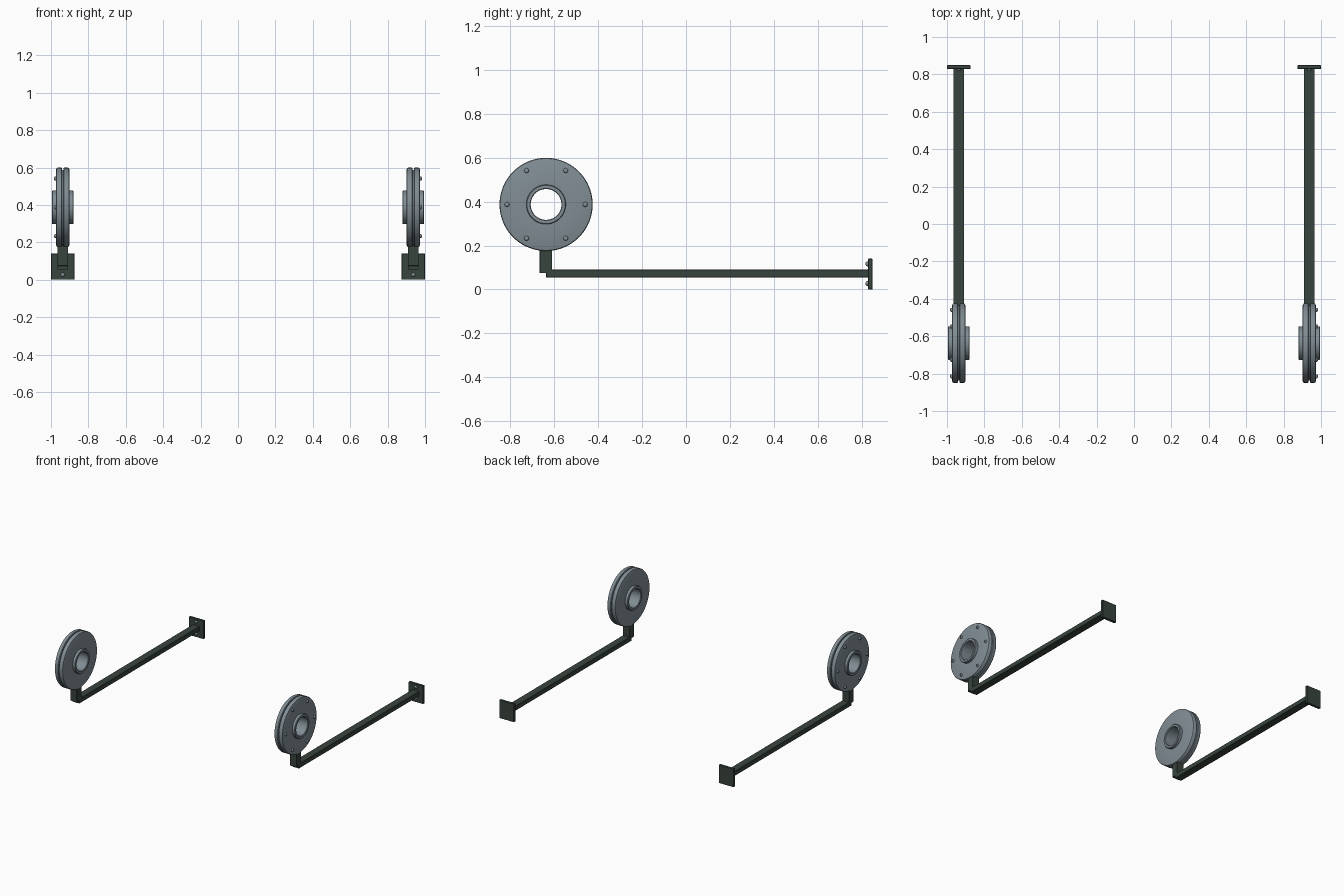
import bpy, bmesh, math
from mathutils import Vector

if "Cube" in bpy.data.objects:
    bpy.data.objects.remove(bpy.data.objects["Cube"])

def material(name, rgb):
    m = bpy.data.materials.new(name)
    m.diffuse_color = (*rgb, 1)
    m.use_nodes = True
    m.node_tree.nodes["Principled BSDF"].inputs["Base Color"].default_value = m.diffuse_color
    return m

STEEL = material("grey_steel", (0.22, 0.27, 0.30))
FRAME = material("dark_green_paint", (0.04, 0.058, 0.048))
CX = 0.937                      # distance of each assembly from the middle
WY, WZ = -0.637, 0.387          # wheel axle

def finish(name, bm, mat, smooth=True):
    bmesh.ops.recalc_face_normals(bm, faces=bm.faces[:])
    me = bpy.data.meshes.new(name)
    bm.to_mesh(me)
    bm.free()
    ob = bpy.data.objects.new(name, me)
    bpy.context.collection.objects.link(ob)
    me.materials.append(mat)
    if smooth:
        bpy.ops.object.select_all(action='DESELECT')
        ob.select_set(True)
        bpy.context.view_layer.objects.active = ob
        bpy.ops.object.shade_smooth_by_angle(angle=math.radians(35))
    return ob

def lathe(name, profile, origin, axis, mat, n=64, closed=False):
    """Revolve (radius, distance along axis) points about an axis."""
    a = Vector(axis)
    u = a.orthogonal().normalized()
    v = a.cross(u)
    bm = bmesh.new()
    rings = [[bm.verts.new(Vector(origin) + a * d + r * (u * math.cos(2 * math.pi * i / n)
              + v * math.sin(2 * math.pi * i / n))) for i in range(n)] for r, d in profile]
    pairs = list(zip(rings, rings[1:] + rings[:1])) if closed else list(zip(rings, rings[1:]))
    for p, q in pairs:
        for i in range(n):
            j = (i + 1) % n
            bm.faces.new((p[i], p[j], q[j], q[i]))
    if not closed:
        bm.faces.new(rings[0])
        bm.faces.new(rings[-1])
    return finish(name, bm, mat)

def box(name, lo, hi, mat, bevel=0.002):
    bm = bmesh.new()
    bmesh.ops.create_cube(bm, size=1)
    for vert in bm.verts:
        vert.co = [(l + h) / 2 + c * (h - l) for l, h, c in zip(lo, hi, vert.co)]
    bmesh.ops.bevel(bm, geom=bm.edges[:], offset=bevel, segments=1, affect='EDGES')
    return finish(name, bm, mat, False)

def bolt(name, origin, axis):
    # domed head with a recessed socket
    head = [(0.011, -0.003), (0.011, 0.004), (0.0095, 0.008), (0.0065, 0.0105),
            (0.005, 0.0108), (0.005, 0.005)]
    lathe(name, head, origin, axis, STEEL, 16)

# half of the wheel section: hub bore, hub collar, disc face, rounded rim, centre groove
half = [(0.070, 0.054), (0.073, 0.057), (0.087, 0.057), (0.090, 0.054), (0.090, 0.035),
        (0.204, 0.035), (0.209, 0.033), (0.212, 0.028), (0.212, 0.006), (0.209, 0.003),
        (0.200, 0.003)]
wheel = half + [(r, -d) for r, d in reversed(half)]

for side, s in (("left", -1), ("right", 1)):
    x = s * CX
    lathe(side + "_wheel", wheel, (x, WY, WZ), (1, 0, 0), STEEL, 96, True)
    # ring of bolts on the outer face
    for k in range(6):
        t = k * math.pi / 3
        bolt(f"{side}_wheel_bolt_{k + 1}", (x + s * 0.035, WY + 0.178 * math.cos(t),
             WZ + 0.178 * math.sin(t)), (s, 0, 0))
    # bracket: post, long rail and end plate
    box(side + "_post", (x - 0.029, WY - 0.029, 0.074), (x + 0.029, WY + 0.028, 0.186), FRAME)
    box(side + "_rail", (x - 0.029, WY, 0.054), (x + 0.029, 0.832, 0.09), FRAME)
    box(side + "_end_plate", (x - 0.063, 0.829, 0), (x + 0.063, 0.849, 0.14), FRAME)
    for k, z in enumerate((0.027, 0.116)):
        bolt(f"{side}_plate_bolt_{k + 1}", (x, 0.829, z), (0, -1, 0))
